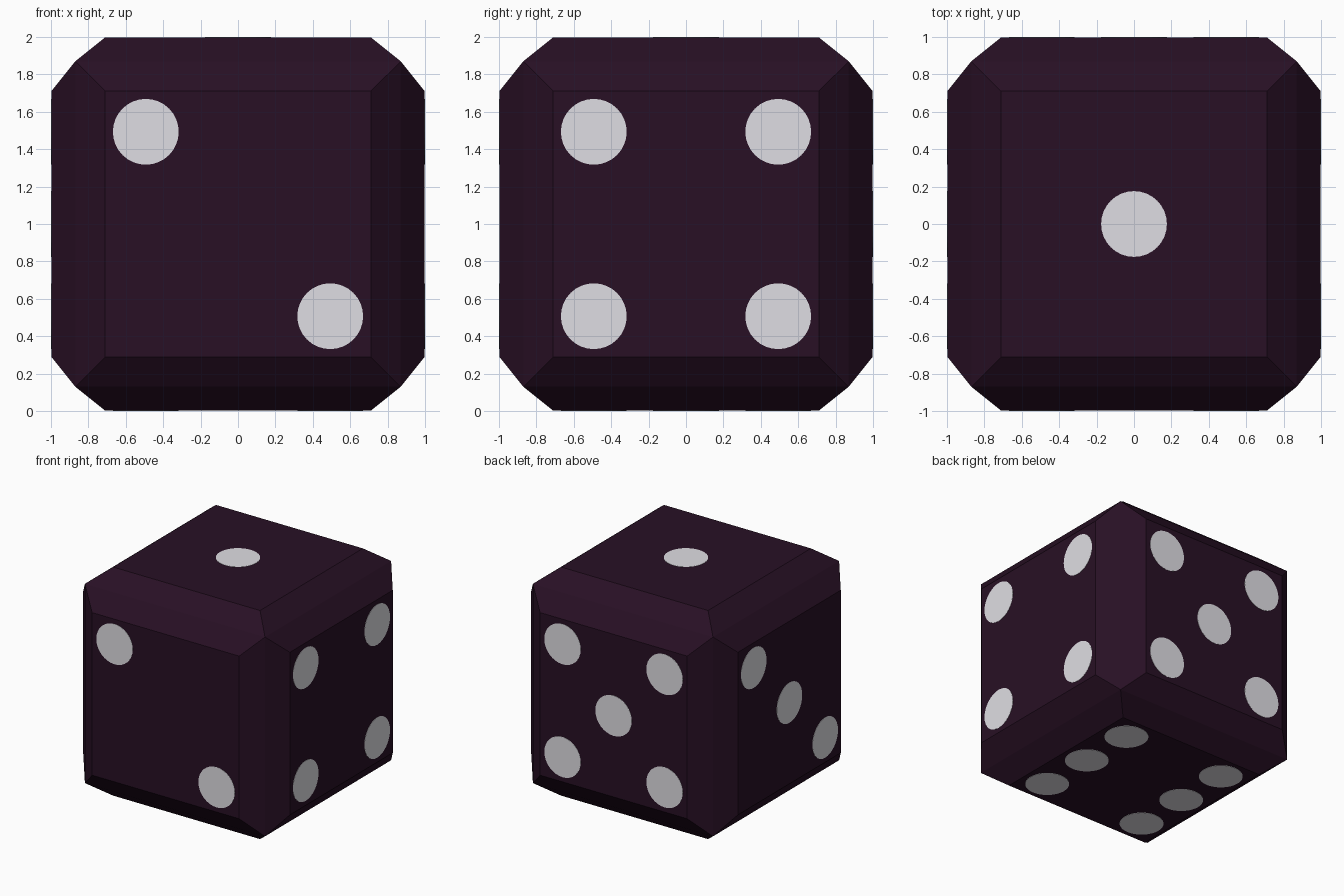
import bpy, bmesh
from mathutils import Vector, Matrix

if "Cube" in bpy.data.objects:
    bpy.data.objects.remove(bpy.data.objects["Cube"])

CORE, FLAT, OUT = 0.87, 0.71, 0.998   # edge crest, flat half-width, face distance
PIP_R, P = 0.176, 0.493
CENTRE = Vector((0, 0, 1))


def material(name, rgb):
    m = bpy.data.materials.new(name)
    m.diffuse_color = (*rgb, 1)
    m.use_nodes = True
    m.node_tree.nodes["Principled BSDF"].inputs["Base Color"].default_value = m.diffuse_color
    return m


def make_object(name, bm, mat):
    bmesh.ops.recalc_face_normals(bm, faces=bm.faces)
    me = bpy.data.meshes.new(name)
    bm.to_mesh(me)
    bm.free()
    me.materials.append(mat)
    ob = bpy.data.objects.new(name, me)
    bpy.context.collection.objects.link(ob)
    return ob


plum = material("dark plum", (0.021, 0.005, 0.018))
white = material("off white", (0.74, 0.73, 0.77))

# Die body: a cube whose six faces are each raised and narrowed
bm = bmesh.new()
bmesh.ops.create_cube(bm, size=2 * CORE)
for f in list(bm.faces):
    n = f.normal.copy()
    top = bmesh.ops.extrude_discrete_faces(bm, faces=[f])["faces"][0]
    for v in top.verts:
        across = v.co - n * v.co.dot(n)
        v.co = across * (FLAT / CORE) + n * OUT
bmesh.ops.translate(bm, verts=bm.verts, vec=CENTRE)
make_object("die_body", bm, plum)

# Pips: outward normal, right and up direction of each side, then pip spots
four = [(-1, -1), (-1, 1), (1, -1), (1, 1)]
X, Y, Z = Vector((1, 0, 0)), Vector((0, 1, 0)), Vector((0, 0, 1))
sides = {
    "top_pips": (Z, X, Y, [(0, 0)]),
    "front_pips": (-Y, X, Z, [(-1, 1), (1, -1)]),
    "left_pips": (-X, -Y, Z, [(-1, 1), (0, 0), (1, -1)]),
    "right_pips": (X, Y, Z, four),
    "back_pips": (Y, -X, Z, four + [(0, 0)]),
    "bottom_pips": (-Z, X, -Y, four + [(-1, 0), (1, 0)]),
}
for name, (n, right, up, spots) in sides.items():
    bm = bmesh.new()
    turn = Matrix((right, up, n)).transposed().to_4x4()
    for a, b in spots:
        place = Matrix.Translation(CENTRE) @ turn @ Matrix.Translation((a * P, b * P, 0.998))
        bmesh.ops.create_cone(bm, cap_ends=True, segments=32, radius1=PIP_R,
                              radius2=PIP_R, depth=0.004, matrix=place)
    make_object(name, bm, white)
